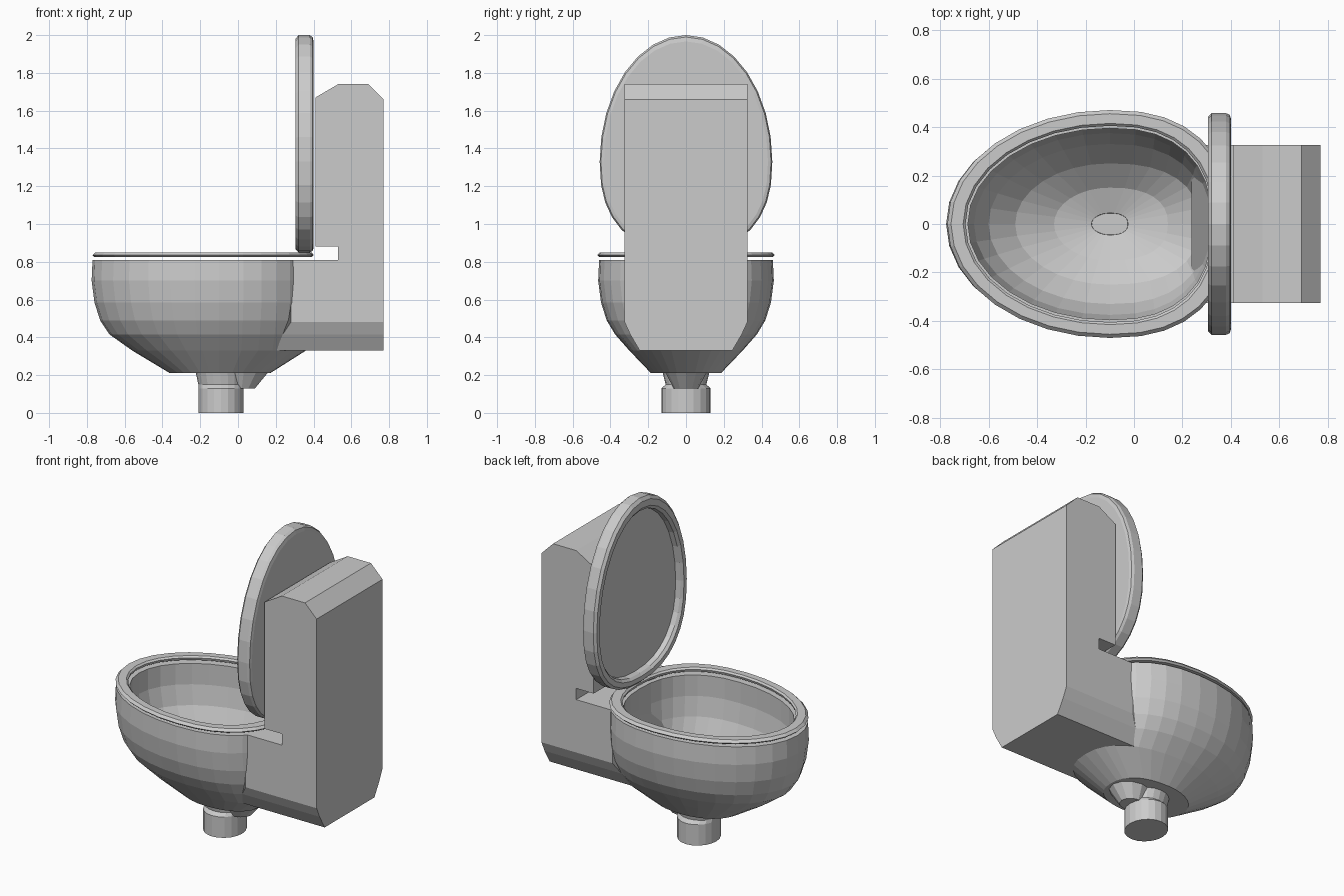
import bpy, bmesh, math

if "Cube" in bpy.data.objects:
    bpy.data.objects.remove(bpy.data.objects["Cube"])

SEG = 32


def egg(cx, front, back, w, z, n=2.4, seg=SEG):
    """Egg outline: elliptical front (-x), squarer back (+x)."""
    pts = []
    for i in range(seg):
        a = 2 * math.pi * i / seg
        c, s = math.cos(a), math.sin(a)
        e = 2 / n if c > 1e-6 else 1
        r = back if c > 0 else front
        pts.append((cx + math.copysign(abs(c) ** e, c) * r,
                    math.copysign(abs(s) ** e, s) * w, z))
    return pts


def loft(name, rings, closed=False):
    """Skin a list of equal-length rings; cap the ends unless closed."""
    bm = bmesh.new()
    vs = [[bm.verts.new(p) for p in r] for r in rings]
    n = len(vs[0])
    pairs = list(zip(vs, vs[1:])) + ([(vs[-1], vs[0])] if closed else [])
    for a, b in pairs:
        for i in range(n):
            j = (i + 1) % n
            bm.faces.new((a[i], a[j], b[j], b[i]))
    if not closed:
        bm.faces.new(vs[0])
        bm.faces.new(vs[-1])
    bmesh.ops.recalc_face_normals(bm, faces=bm.faces)
    me = bpy.data.meshes.new(name)
    bm.to_mesh(me)
    bm.free()
    ob = bpy.data.objects.new(name, me)
    bpy.context.collection.objects.link(ob)
    return ob


# Bowl: outer wall up, over the rim, inner wall down into the drain
C = -0.1
bowl = [(.26, .27, .185, .21), (.46, .46, .30, .33), (.58, .48, .375, .415),
        (.63, .49, .42, .49), (.66, .50, .45, .585), (.675, .50, .465, .70),
        (.67, .50, .46, .81),
        (.585, .42, .395, .81), (.585, .42, .395, .68), (.56, .41, .375, .56),
        (.50, .40, .33, .45), (.39, .37, .25, .35), (.23, .24, .15, .27),
        (.075, .075, .045, .235), (.07, .07, .04, .13)]
loft("bowl", [egg(C, *b) for b in bowl])

# Seat: thin chamfered ring hovering just above the rim
seat = [(.66, .49, .46, .825), (.67, .50, .47, .835), (.655, .49, .455, .85),
        (.605, .435, .415, .85), (.595, .425, .405, .84), (.60, .43, .41, .825)]
loft("seat", [egg(C, *s) for s in seat], closed=True)

# Raised lid: upright egg, hollow on the bowl side
lid = [(.35, .87), (.32, .88), (.305, .91), (.305, .97), (.32, 1), (.38, 1),
       (.395, .985), (.40, .95)]
rings = []
for x, k in lid:
    rings.append([(x, y, 1.33 - u) for u, y, _ in
                  egg(0, .67 * k, .48 * k, .457 * k, 0)])
loft("lid", rings)

# Neck joining the bowl to the tank, front end following the bowl wall
half = [(0, .33), (.16, .33), (.245, .33), (.295, .415), (.325, .48),
        (.325, .81), (.16, .81), (0, .81)]
section = half + [(-y, z) for y, z in half[-2:0:-1]]


def neck_start(y, z):
    low = max(0, min(1, (.48 - z) / .15))
    return .375 - .9 * y * y - low * (.03 + .37 * abs(y))


loft("neck", [[(neck_start(y, z), y, z) for y, z in section],
              [(.53, y, z) for y, z in section],
              [(.77, y, z) for y, z in section]])

# Tank: chamfered side profile extruded across y
side = [(.53, .81), (.53, .88), (.41, .88), (.41, 1.67), (.53, 1.74),
        (.69, 1.74), (.77, 1.66), (.77, .81)]
loft("tank", [[(x, y, z) for x, z in side] for y in (-.325, .325)])


# Foot pipe and the short outlet behind it
def pipe(name, data, seg):
    loft(name, [egg(cx, rx, rx, ry, z, 2, seg) for cx, rx, ry, z in data])


pipe("foot_pipe", [(-.09, .12, .13, 0), (-.09, .12, .13, .13),
                   (-.09, .12, .108, .15), (-.095, .13, .125, .22)], 20)
pipe("outlet", [(.02, .07, .065, .13), (.03, .13, .11, .215)], 12)
